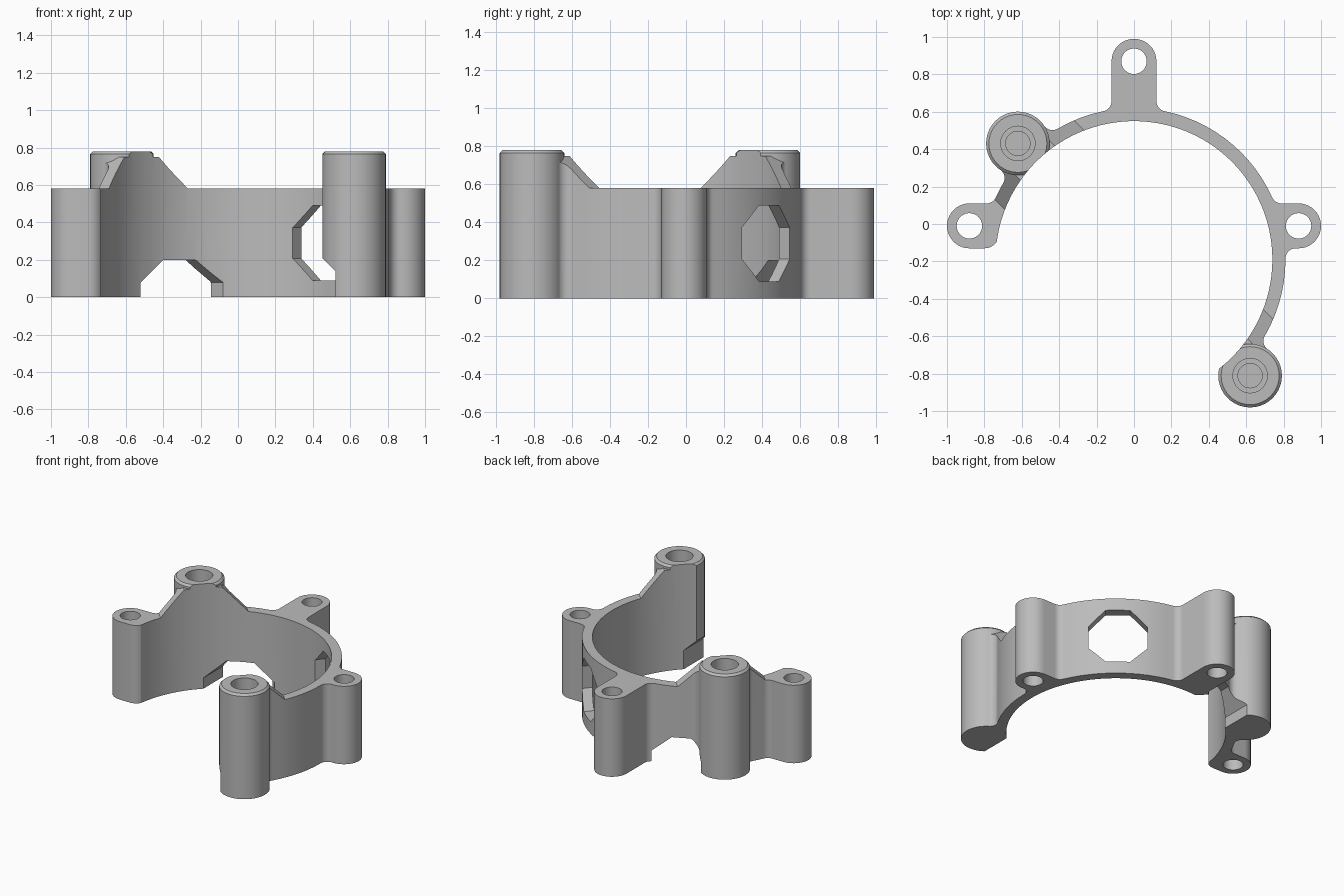
import bpy, bmesh, math
from math import cos, sin, sqrt, atan2, radians, pi
from mathutils import Vector

if "Cube" in bpy.data.objects:
    bpy.data.objects.remove(bpy.data.objects["Cube"])

ORIGIN = Vector((0, -0.19, 0))      # ring axis
BORE, OUTER, HEIGHT = 0.74, 0.81, 0.58
POST_R, POST_D, EAR_R, FILLET = 0.17, 0.878, 0.12, 0.055

grey = bpy.data.materials.new("plain grey")
grey.use_nodes = True
grey.diffuse_color = (0.5, 0.5, 0.5, 1)
grey.node_tree.nodes["Principled BSDF"].inputs["Base Color"].default_value = (0.5, 0.5, 0.5, 1)


def finish(name, bm):
    bmesh.ops.recalc_face_normals(bm, faces=bm.faces)
    mesh = bpy.data.meshes.new(name)
    bm.to_mesh(mesh)
    bm.free()
    mesh.materials.append(grey)
    ob = bpy.data.objects.new(name, mesh)
    ob.location = ORIGIN
    bpy.context.collection.objects.link(ob)
    return ob


def prism(name, pts, lo, hi, heading=None):
    """Upright extrusion, or a (sideways, z) profile pushed along a heading."""
    bm = bmesh.new()
    if heading is None:
        place = lambda a, b, s: (a, b, s)
    else:
        c, d = cos(radians(heading)), sin(radians(heading))
        place = lambda a, b, s: (-d * a + c * s, c * a + d * s, b)
    low = [bm.verts.new(place(x, y, lo)) for x, y in pts]
    high = [bm.verts.new(place(x, y, hi)) for x, y in pts]
    bm.faces.new(low)
    bm.faces.new(high)
    for i in range(len(pts)):
        j = (i + 1) % len(pts)
        bm.faces.new((low[i], low[j], high[j], high[i]))
    return finish(name, bm)


def arc(c, r, a0, a1):
    n = max(2, int(abs(a1 - a0) / radians(4 if r > 0.5 else 9)))
    return [Vector((c[0] + r * cos(a0 + (a1 - a0) * i / n),
                    c[1] + r * sin(a0 + (a1 - a0) * i / n))) for i in range(n + 1)]


def disc(name, c, r, lo, hi):
    return prism(name, arc(c, r, 0, 2 * pi)[:-1], lo, hi)


def boolean(target, tool, operation="DIFFERENCE"):
    mod = target.modifiers.new("join", "BOOLEAN")
    mod.operation, mod.solver, mod.object = operation, "EXACT", tool
    bpy.ops.object.select_all(action="DESELECT")
    bpy.context.view_layer.objects.active = target
    target.select_set(True)
    bpy.ops.object.modifier_apply(modifier=mod.name)
    bpy.data.objects.remove(tool)


def heading_of(v):
    return atan2(v.y, v.x)


def fillet(c, a0, a1):
    turn = (a1 - a0 + pi) % (2 * pi) - pi
    return arc(c, FILLET, a0, a0 + turn)


# Plan outline, walked counter-clockwise around the outside
outline = []


def ring_to(f):
    """Follow the outer wall as far as the fillet centred at f."""
    a0, a1 = heading_of(outline[-1]), heading_of(f)
    outline.extend(arc((0, 0), OUTER, a0, a1)[1:-1])


def post_fillets(angle):
    r = POST_R - 0.001
    a = math.acos((POST_D**2 + (OUTER + FILLET)**2 - (r + FILLET)**2)
                  / (2 * POST_D * (OUTER + FILLET)))
    return [Vector((cos(angle + s * a), sin(angle + s * a))) * (OUTER + FILLET) for s in (-1, 1)]


def add_post(angle, first=False):
    p = Vector((cos(angle), sin(angle))) * POST_D
    f0, f1 = post_fillets(angle)
    start = angle - pi
    if not first:
        ring_to(f0)
        outline.extend(fillet(f0, heading_of(-f0), heading_of(p - f0)))
        start = heading_of(f0 - p)
    end = heading_of(f1 - p)
    while end < start:
        end += 2 * pi
    outline.extend(arc(p, POST_R - 0.001, start, end)[:-1])
    outline.extend(fillet(f1, heading_of(p - f1), heading_of(-f1)))


def add_ear(c, angle, last=False):
    u = Vector((cos(angle), sin(angle)))
    v = Vector((-u.y, u.x))

    def centre(side):
        s = c.dot(v) + side * (EAR_R + FILLET)
        return v * s + u * sqrt((OUTER + FILLET)**2 - s * s)
    f0, f1 = centre(-1), centre(1)
    ring_to(f0)
    outline.extend(fillet(f0, heading_of(-f0), heading_of(v)))
    outline.extend(arc(c, EAR_R, angle - pi / 2, angle + pi / 2))
    if not last:
        outline.extend(fillet(f1, heading_of(-v), heading_of(-f1)))


ears = [Vector((0.88, 0.18)), Vector((0, 1.06)), Vector((-0.88, 0.18))]
add_post(-pi / 4, first=True)
add_ear(ears[0], 0)
add_ear(ears[1], pi / 2)
add_post(3 * pi / 4)
add_ear(ears[2], pi, last=True)
outline += arc((-0.80, 0.14), 0.08, 1.5 * pi, 2 * pi)       # rounded free end
outline += arc((0, 0), 0.70, radians(168), -pi / 4)[:-1]    # inner side, bored later

body = prism("bracket_ring", outline, 0, 0.75)

# Lower the top, leaving sloping gussets beside the posts
for s in (-1, 1):
    slope = [(0.30, HEIGHT), (1.5, HEIGHT), (1.5, 1), (0.13, 1), (0.13, 0.75)]
    boolean(body, prism("top_cut", [(s * t, z) for t, z in slope], -1.5, 1.5, 135))

# Posts with chamfered tops
posts = [Vector((cos(a), sin(a))) * POST_D for a in (-pi / 4, 3 * pi / 4)]
for p in posts:
    post = disc("post", p, POST_R, 0, 0.78)
    bm = bmesh.new()
    bm.from_mesh(post.data)
    rim = [e for e in bm.edges if all(v.co.z > 0.77 for v in e.verts)]
    bmesh.ops.bevel(bm, geom=rim, offset=0.015, segments=1, affect="EDGES")
    bm.to_mesh(post.data)
    bm.free()
    boolean(body, post, "UNION")

# Central bore and screw holes
boolean(body, prism("bore", arc((0, 0), BORE, 0, 2 * pi)[:-1], -0.2, 1))
for c in ears:
    boolean(body, disc("ear_hole", c, 0.068, -0.1, 0.9))
for p in posts:
    boolean(body, disc("post_hole", p, 0.092, 0.3, 0.9))
    boolean(body, disc("post_pilot_hole", p, 0.065, 0.12, 0.5))

# Eight-sided window through the wall
r = 0.2 / cos(pi / 8)
window = [(r * cos(pi / 8 + i * pi / 4), 0.29 + r * sin(pi / 8 + i * pi / 4)) for i in range(8)]
boolean(body, prism("window_cut", window, 0.5, 1.1, 51))

# Clearance under the front post
boolean(body, prism("post_cut", [(0.2, -0.1), (0.52, -0.1), (0.52, 0.14), (0.38, 0.28), (0.2, 0.28)],
                    0.45, 1.1, -90))

# Notch under the wall between the rear post and rear ear
bm = bmesh.new()
for z, left, reach in ((-0.1, -0.52, 0.655), (0.08, -0.52, 0.655), (0.20, -0.40, 0.478)):
    for y in (0.3, 0.87):
        bm.verts.new((left, y, z))
        bm.verts.new((reach - y, y, z))
bmesh.ops.convex_hull(bm, input=bm.verts)
boolean(body, finish("notch_cut", bm))

# Smooth round walls, crisp edges
bpy.ops.object.select_all(action="DESELECT")
body.select_set(True)
bpy.context.view_layer.objects.active = body
bpy.ops.object.shade_smooth_by_angle(angle=radians(25))
